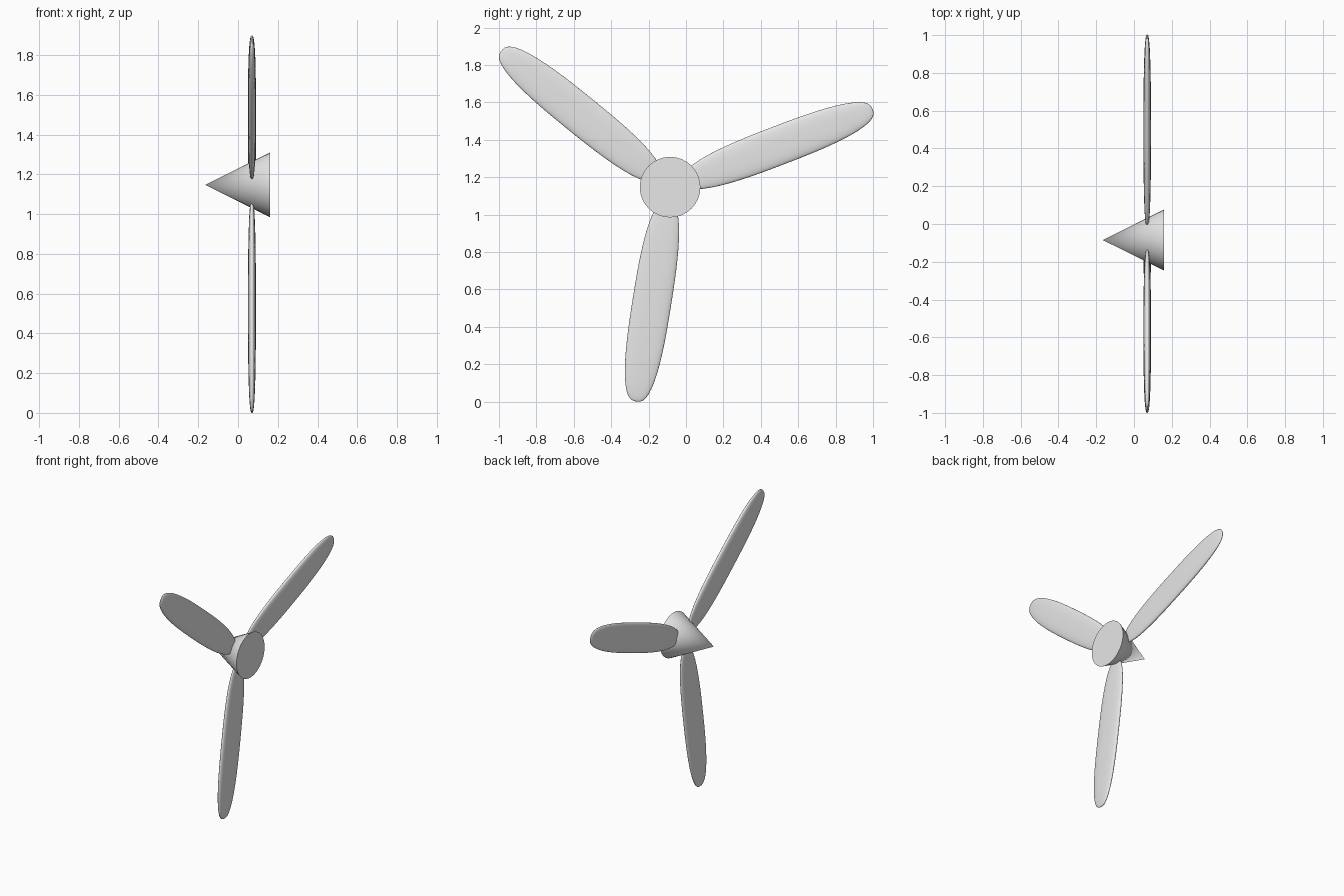
import bpy, bmesh, math
from mathutils import Matrix, Vector

if "Cube" in bpy.data.objects:
    bpy.data.objects.remove(bpy.data.objects["Cube"])

HUB = Vector((0, -0.085, 1.147))

grey = bpy.data.materials.new("light grey")
grey.diffuse_color = (0.8, 0.8, 0.8, 1)
grey.use_nodes = True
grey.node_tree.nodes["Principled BSDF"].inputs["Base Color"].default_value = grey.diffuse_color


def add_part(name, bm, smooth_angle):
    bmesh.ops.recalc_face_normals(bm, faces=bm.faces)
    mesh = bpy.data.meshes.new(name)
    bm.to_mesh(mesh)
    bm.free()
    mesh.materials.append(grey)
    obj = bpy.data.objects.new(name, mesh)
    bpy.context.collection.objects.link(obj)
    bpy.ops.object.select_all(action='DESELECT')
    obj.select_set(True)
    bpy.context.view_layer.objects.active = obj
    bpy.ops.object.shade_smooth_by_angle(angle=math.radians(smooth_angle))
    return obj


# Hub: cone pointing to -x with a flat round back
bm = bmesh.new()
bmesh.ops.create_cone(bm, cap_ends=True, segments=32, radius1=0.162, radius2=0, depth=0.325)
bmesh.ops.rotate(bm, verts=bm.verts, matrix=Matrix.Rotation(-math.pi / 2, 3, 'Y'))
bmesh.ops.translate(bm, verts=bm.verts, vec=HUB + Vector((-0.0025, 0, 0)))
add_part("hub_cone", bm, 30)


# Blade: a cube rounded into a thin, long, blunt-ended paddle
def blade(name, angle):
    p = 2.7
    half = Vector((0.02, 0.54, 0.104))      # thickness, length, chord
    bm = bmesh.new()
    bmesh.ops.create_cube(bm, size=2)
    bmesh.ops.subdivide_edges(bm, edges=bm.edges[:], cuts=13, use_grid_fill=True)
    for v in bm.verts:
        c = Vector(math.tan(a * math.pi / 4) for a in v.co)
        c /= sum(abs(a) ** p for a in c) ** (1 / p)
        v.co = Vector(a * h for a, h in zip(c, half)) + Vector((0.07, 0.62, 0))
    bmesh.ops.rotate(bm, verts=bm.verts, matrix=Matrix.Rotation(angle, 3, 'X'))
    bmesh.ops.translate(bm, verts=bm.verts, vec=HUB)
    add_part(name, bm, 40)


# Three blades spaced evenly around the hub
for i in range(3):
    blade(f"blade_{i + 1}", math.radians(21 + 120 * i))
